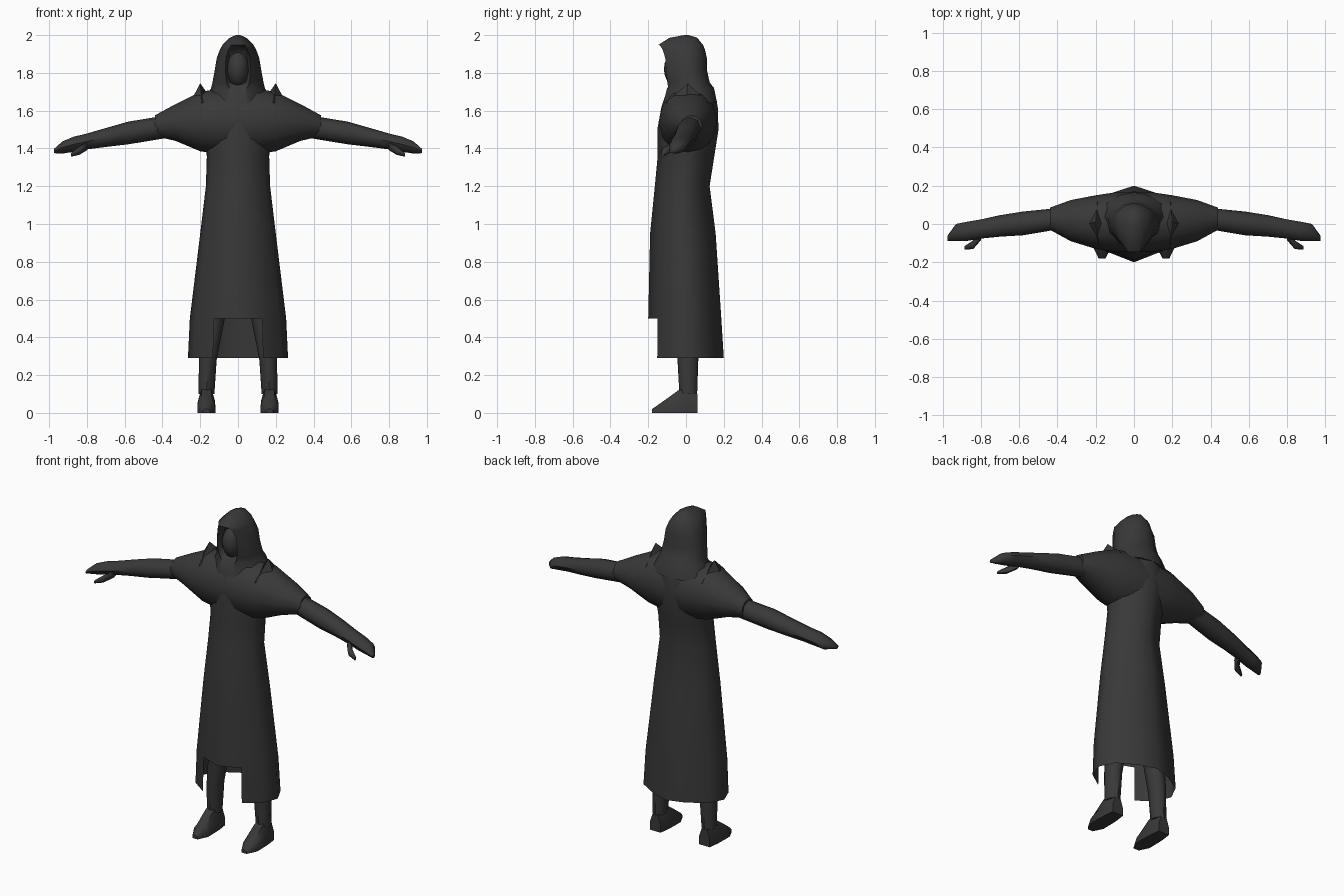
import bpy, bmesh, math
from mathutils import Vector

if "Cube" in bpy.data.objects:
    bpy.data.objects.remove(bpy.data.objects["Cube"])

cloth = bpy.data.materials.new("charcoal cloth")
cloth.diffuse_color = (0.04, 0.04, 0.04, 1)
cloth.use_nodes = True
cloth.node_tree.nodes["Principled BSDF"].inputs["Base Color"].default_value = cloth.diffuse_color


def finish(name, bm, angle=50):
    bmesh.ops.recalc_face_normals(bm, faces=bm.faces)
    me = bpy.data.meshes.new(name)
    bm.to_mesh(me)
    bm.free()
    me.materials.append(cloth)
    ob = bpy.data.objects.new(name, me)
    bpy.context.collection.objects.link(ob)
    bpy.ops.object.select_all(action='DESELECT')
    ob.select_set(True)
    bpy.context.view_layer.objects.active = ob
    bpy.ops.object.shade_smooth_by_angle(angle=math.radians(angle))
    return ob


def loft(name, rings, caps=(True, True), skip=(), side=1):
    """Skin closed rings of points; skip holds (level, column) faces left open."""
    bm = bmesh.new()
    vs = [[bm.verts.new((p[0] * side, p[1], p[2])) for p in r] for r in rings]
    n = len(vs[0])
    for i in range(len(vs) - 1):
        for j in range(n):
            if (i, j) not in skip:
                k = (j + 1) % n
                bm.faces.new((vs[i][j], vs[i][k], vs[i + 1][k], vs[i + 1][j]))
    if caps[0]:
        bm.faces.new(vs[0])
    if caps[1]:
        bm.faces.new(vs[-1])
    bmesh.ops.delete(bm, geom=[v for v in bm.verts if not v.link_faces], context='VERTS')
    return finish(name, bm)


def mirror_half(half):
    """Complete a half outline (first and last points on x = 0)."""
    return half + [(-x, y) for x, y in half[-2:0:-1]]


def ellipse(n, a, b):
    return [(a * math.cos(2 * math.pi * i / n), b * math.sin(2 * math.pi * i / n))
            for i in range(n)]


# Robe: one outline scaled per height, front panel left open at the hem
outline = mirror_half([(0, -1), (.5, -.74), (.87, -.4), (1, .05),
                       (.83, .5), (.4, .83), (0, 1)])
robe_levels = [  # z, half width, front y, back y
    (.29, .265, -.205, .20), (.50, .255, -.20, .187), (.95, .20, -.19, .157),
    (1.20, .17, -.165, .125), (1.36, .165, -.15, .15), (1.50, .19, -.152, .172),
    (1.62, .19, -.13, .168), (1.71, .14, -.10, .15)]
rings = [[(x * w, (f + b) / 2 + y * (b - f) / 2, z) for x, y in outline]
         for z, w, f, b in robe_levels]
loft("robe", rings, caps=(False, True), skip={(0, 0), (0, len(outline) - 1)})

# Shoulder cape: sections running across the body
cape_half = [  # x, front y, back y, bottom z, top z
    (.10, -.145, .165, 1.37, 1.715), (.20, -.13, .15, 1.385, 1.70),
    (.33, -.09, .125, 1.44, 1.635), (.44, -.03, .085, 1.465, 1.575)]
cape = [(-s[0],) + s[1:] for s in reversed(cape_half)] + cape_half
loft("shoulder_cape", [[(x, (f + b) / 2 + u * (b - f) / 2, (lo + hi) / 2 + v * (hi - lo) / 2)
                        for u, v in ellipse(12, 1, 1)] for x, f, b, lo, hi in cape])

# Hood: rings whose front dips inwards to form the face opening
hood_levels = [  # z, half width, front y, back y, opening half width, recess depth
    (1.64, .185, -.12, .165, .06, 0), (1.72, .142, -.10, .148, .05, 0),
    (1.75, .135, -.105, .125, .06, .05), (1.81, .124, -.112, .112, .068, .06),
    (1.88, .112, -.116, .11, .064, .06), (1.925, .095, -.13, .10, .05, .055),
    (1.948, .082, -.146, .09, .035, 0), (1.985, .045, -.09, .06, .02, 0),
    (2.0, .012, -.01, .015, .005, 0)]
rings = []
for z, w, f, b, o, r in hood_levels:
    m, d = (f + b) / 2, (b - f) / 2
    half = [(0, f + r), (o * .75, f + r * .95), (o, f + .006), (w * .8, m - d * .55),
            (w, m + d * .1), (w * .83, m + d * .6), (w * .42, m + d * .9), (0, b)]
    rings.append([(x, y, z) for x, y in mirror_half(half)])
loft("hood", rings)

# Face inside the hood
bm = bmesh.new()
bmesh.ops.create_uvsphere(bm, u_segments=14, v_segments=10, radius=1)
bmesh.ops.scale(bm, vec=(.06, .075, .095), verts=bm.verts)
bmesh.ops.translate(bm, vec=(0, -.042, 1.82), verts=bm.verts)
finish("face", bm)

arm = [  # x, y, z, half depth, half height
    (.38, .03, 1.515, .055, .06), (.58, .003, 1.482, .062, .06),
    (.70, -.01, 1.458, .056, .05), (.80, -.026, 1.437, .05, .042),
    (.87, -.038, 1.422, .05, .04), (.93, -.045, 1.405, .045, .032),
    (.975, -.075, 1.386, .013, .011)]
thumb = [(.80, -.06, 1.412, .025, .022), (.84, -.108, 1.388, .023, .022),
         (.885, -.125, 1.366, .009, .01)]
leg = [  # z, x, y, half width, half depth
    (.95, .10, 0, .065, .08), (.50, .13, .008, .06, .064),
    (.28, .16, .01, .047, .055), (.10, .167, .012, .042, .047)]
foot = [  # y, half width, height
    (.06, .036, .10), (.0, .044, .135), (-.04, .046, .12),
    (-.12, .047, .062), (-.18, .018, .02)]

for side, word in ((1, "left"), (-1, "right")):
    # Arm with mitten hand, and thumb
    for part, path in (("arm", arm), ("thumb", thumb)):
        loft(f"{part}_{word}", [[(x, y + u, z + v) for u, v in ellipse(8, a, b)]
                                for x, y, z, a, b in path], side=side)
    # Leg
    loft(f"leg_{word}", [[(x + u, y + v, z) for u, v in ellipse(8, a, b)]
                         for z, x, y, a, b in leg], side=side)
    # Foot: flat-soled sections from heel to toe
    loft(f"foot_{word}", [[(.167 + u * w, y, v * h) for u, v in
                           ((-1, 0), (1, 0), (1, .5), (.55, 1), (-.55, 1), (-1, .5))]
                          for y, w, h in foot], side=side)
    # Raised collar point on the shoulder
    bm = bmesh.new()
    base = [bm.verts.new(p) for p in ((side * .14, 0, 1.66), (side * .19, -.11, 1.64),
                                      (side * .25, 0, 1.65), (side * .19, .12, 1.64))]
    tip = bm.verts.new((side * .2, .01, 1.745))
    bm.faces.new(base)
    for i in range(4):
        bm.faces.new((base[i], base[(i + 1) % 4], tip))
    finish(f"collar_point_{word}", bm)
